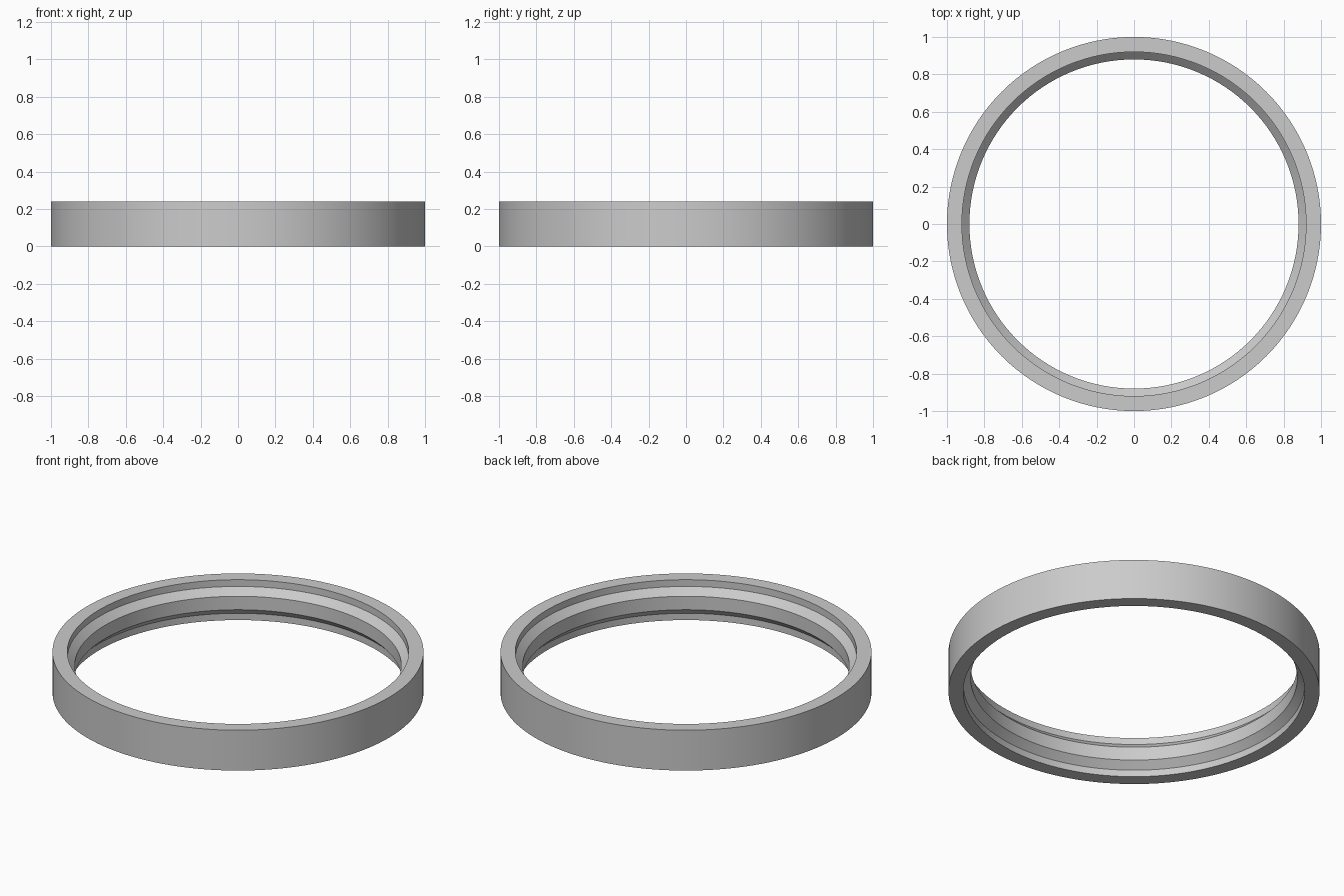
import bpy, bmesh, math

if "Cube" in bpy.data.objects:
    bpy.data.objects.remove(bpy.data.objects["Cube"])

# Ring cross-section as (radius, height): plain outer wall, inner rib with 45-degree chamfers
PROFILE = [(1.0, 0.0), (1.0, 0.24), (0.92, 0.24), (0.92, 0.20),
           (0.88, 0.16), (0.88, 0.08), (0.92, 0.04), (0.92, 0.0)]
SEGMENTS = 128

# Lathe the profile around z
bm = bmesh.new()
rings = []
for i in range(SEGMENTS):
    a = 2 * math.pi * i / SEGMENTS
    rings.append([bm.verts.new((r * math.cos(a), r * math.sin(a), z)) for r, z in PROFILE])
n = len(PROFILE)
for i in range(SEGMENTS):
    a, b = rings[i], rings[(i + 1) % SEGMENTS]
    for j in range(n):
        k = (j + 1) % n
        bm.faces.new((a[j], b[j], b[k], a[k]))
bmesh.ops.recalc_face_normals(bm, faces=bm.faces[:])
mesh = bpy.data.meshes.new("ribbed_ring")
bm.to_mesh(mesh)
bm.free()

ring = bpy.data.objects.new("ribbed_ring", mesh)
bpy.context.collection.objects.link(ring)

# Single light grey colour
grey = bpy.data.materials.new("light_grey")
grey.diffuse_color = (0.6, 0.6, 0.6, 1.0)
grey.use_nodes = True
grey.node_tree.nodes["Principled BSDF"].inputs["Base Color"].default_value = grey.diffuse_color
mesh.materials.append(grey)

# Smooth around the ring, sharp at the profile corners
bpy.context.view_layer.objects.active = ring
ring.select_set(True)
bpy.ops.object.shade_smooth_by_angle(angle=math.radians(30))
